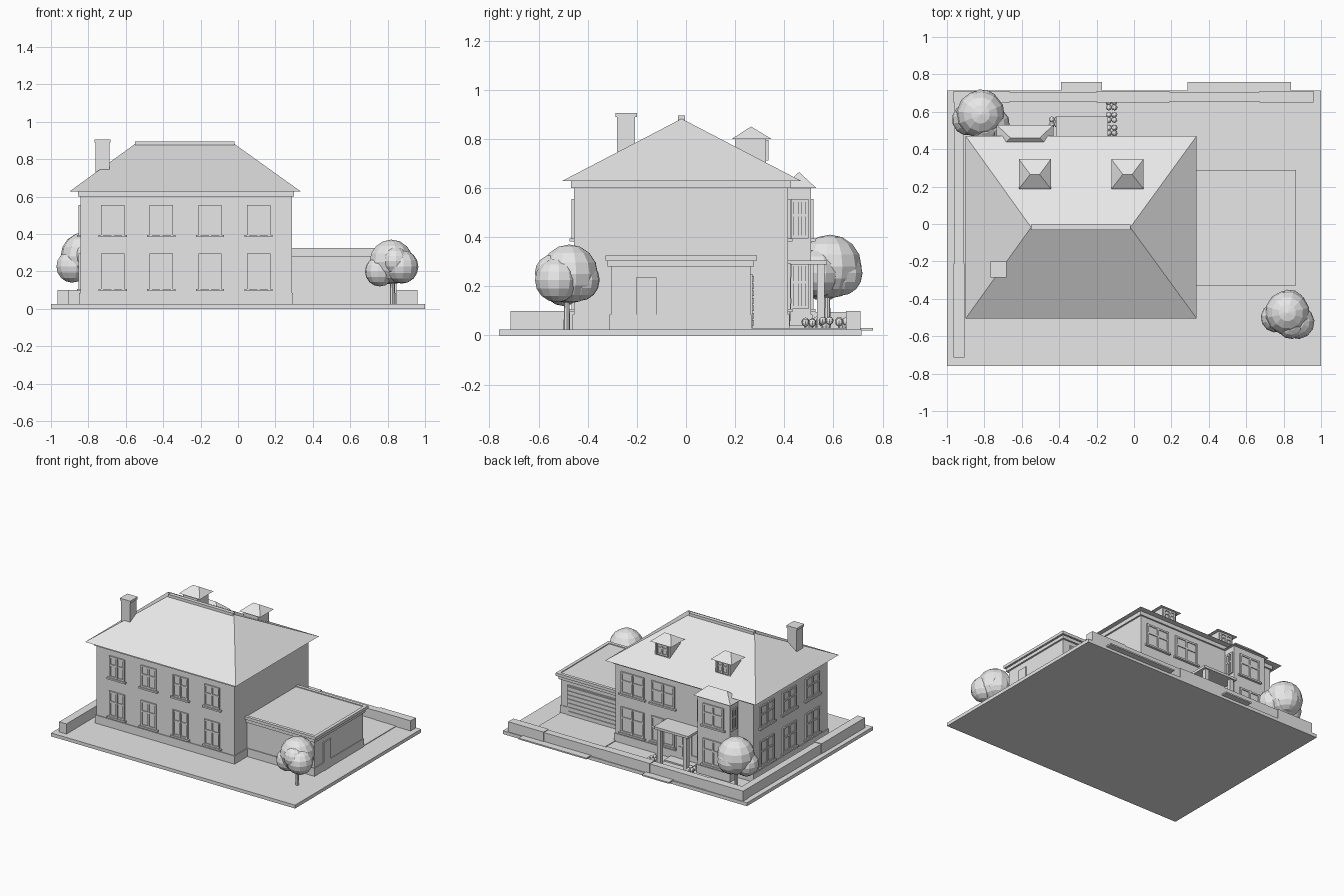
import bpy, bmesh, math, random
from mathutils import Matrix, Vector

random.seed(4)
cube = bpy.data.objects.get("Cube")
if cube:
    bpy.data.objects.remove(cube, do_unlink=True)

grey = bpy.data.materials.new("plain_grey")
grey.use_nodes = True
grey.diffuse_color = (0.8, 0.8, 0.8, 1)
grey.node_tree.nodes["Principled BSDF"].inputs["Base Color"].default_value = (0.8, 0.8, 0.8, 1)


def finish(name, bm, matrix=None):
    if matrix:
        bm.transform(matrix)
    bmesh.ops.recalc_face_normals(bm, faces=bm.faces)
    mesh = bpy.data.meshes.new(name)
    bm.to_mesh(mesh)
    bm.free()
    mesh.materials.append(grey)
    obj = bpy.data.objects.new(name, mesh)
    bpy.context.collection.objects.link(obj)
    return obj


def add_box(bm, x, y, z):
    size = (x[1] - x[0], y[1] - y[0], z[1] - z[0])
    mid = Vector((sum(x) / 2, sum(y) / 2, sum(z) / 2))
    bmesh.ops.create_cube(bm, size=1, matrix=Matrix.Translation(mid) @ Matrix.Diagonal((*size, 1)))


def box(name, x, y, z):
    bm = bmesh.new()
    add_box(bm, x, y, z)
    return finish(name, bm)


def hip_roof(name, x, y, z, ridge_x, ridge_y):
    """Four sloping faces rising from a rectangle to a ridge along x."""
    bm = bmesh.new()
    base = [bm.verts.new((a, b, z[0])) for a, b in
            ((x[0], y[0]), (x[1], y[0]), (x[1], y[1]), (x[0], y[1]))]
    left, right = [bm.verts.new((a, ridge_y, z[1])) for a in ridge_x]
    bm.faces.new(base[::-1])
    bm.faces.new((base[0], base[1], right, left))
    bm.faces.new((base[2], base[3], left, right))
    bm.faces.new((base[1], base[2], right))
    bm.faces.new((base[3], base[0], left))
    return finish(name, bm)


def wall_matrix(side, along, wall):
    """Local x runs along the wall, local y points outwards."""
    angle = {"+y": 0, "-x": 90, "-y": 180, "+x": -90}[side]
    place = (along, wall, 0) if "y" in side else (wall, along, 0)
    return Matrix.Translation(place) @ Matrix.Rotation(math.radians(angle), 4, "Z")


def window(name, side, along, wall, width, z0, z1, sill=True):
    bm = bmesh.new()
    h, bar = width / 2, 0.012
    add_box(bm, (-h, h), (-0.005, 0.003), (z0, z1))
    for x in (-h, -bar / 2, h - bar):
        add_box(bm, (x, x + bar), (-0.005, 0.011), (z0, z1))
    for z in (z0, z0 + (z1 - z0) * 0.55, z1 - bar):
        add_box(bm, (-h, h), (-0.005, 0.009), (z, z + bar))
    if sill:
        add_box(bm, (-h - 0.013, h + 0.013), (-0.005, 0.018), (z0 - 0.012, z0))
    return finish(name, bm, wall_matrix(side, along, wall))


# Plot, drive and path
box("ground_slab", (-1, 1), (-0.76, 0.715), (0, 0.025))
box("driveway", (0.285, 0.84), (0.26, 0.76), (0.02, 0.03))
box("garden_path", (-0.39, -0.17), (0.4, 0.76), (0.02, 0.03))

# Low garden walls, laid in sections
seams = (-0.965, -0.665, -0.2, 0.19, 0.67, 0.96)
for i, (a, b) in enumerate(zip(seams, seams[1:])):
    step = 0.004 * (i % 2)
    box("garden_wall_section", (a, b), (0.65 + step, 0.71 - step), (0.02, 0.1 - step))
box("side_wall_section", (-0.965, -0.905), (-0.715, -0.21), (0.02, 0.1))
box("side_wall_section", (-0.961, -0.909), (-0.21, 0.65), (0.02, 0.096))

# House body and roof
box("house_walls", (-0.843, 0.288), (-0.455, 0.415), (0.02, 0.61))
box("house_plinth", (-0.849, 0.294), (-0.461, 0.421), (0.02, 0.085))
box("cornice", (-0.855, 0.3), (-0.467, 0.427), (0.6, 0.628))
hip_roof("main_roof", (-0.9, 0.335), (-0.505, 0.47), (0.628, 0.882), (-0.55, -0.02), -0.018)
box("ridge_cap", (-0.55, -0.02), (-0.032, -0.004), (0.87, 0.895))

# Chimney
box("chimney_stack", (-0.762, -0.688), (-0.28, -0.207), (0.65, 0.895))
box("chimney_cap", (-0.768, -0.682), (-0.287, -0.2), (0.888, 0.905))

# Dormers
for c in (-0.53, -0.035):
    box("dormer_walls", (c - 0.06, c + 0.06), (0.2, 0.325), (0.68, 0.803))
    hip_roof("dormer_roof", (c - 0.086, c + 0.086), (0.187, 0.347), (0.8, 0.85),
             (c - 0.025, c + 0.025), 0.265)
    window("dormer_window", "+y", c, 0.325, 0.095, 0.712, 0.795, False)

# Two-storey bay
bay_x = (-0.715, -0.45)
box("bay_walls", bay_x, (0.4, 0.508), (0.02, 0.605))
box("bay_plinth", (-0.721, -0.444), (0.4, 0.514), (0.02, 0.085))
hip_roof("bay_roof", (-0.735, -0.43), (0.39, 0.53), (0.6, 0.665), (-0.66, -0.505), 0.46)

# Windows on both storeys
for z0, z1 in ((0.107, 0.295), (0.395, 0.555)):
    for x in (-0.67, -0.41, -0.15, 0.11):
        window("front_window", "-y", x, -0.455, 0.125, z0, z1)
    for y in (-0.27, 0, 0.26):
        window("side_window", "-x", y, -0.843, 0.16, z0, z1)
    for x in (0.145, -0.105):
        window("rear_window", "+y", x, 0.415, 0.19, z0, z1)
    window("bay_window", "+y", -0.583, 0.508, 0.17, z0, z1)
    window("bay_side_window", "-x", 0.463, bay_x[0], 0.07, z0, z1, False)
    window("bay_side_window", "+x", 0.463, bay_x[1], 0.07, z0, z1, False)

# Porch with two posts and the house door
box("porch_roof", (-0.418, -0.138), (0.41, 0.574), (0.288, 0.306))
box("porch_step", (-0.39, -0.17), (0.41, 0.5), (0.025, 0.04))
for x in (-0.4, -0.185):
    box("porch_post", (x, x + 0.03), (0.533, 0.563), (0.025, 0.29))
box("house_door", (-0.34, -0.22), (0.41, 0.423), (0.035, 0.255))
for x in (-0.325, -0.27):
    for z in ((0.06, 0.13), (0.15, 0.235)):
        box("door_panel", (x, x + 0.035), (0.42, 0.427), z)

# Garage with a rimmed flat roof
box("garage_walls", (0.28, 0.84), (-0.305, 0.262), (0.02, 0.285))
box("garage_plinth", (0.28, 0.845), (-0.311, 0.266), (0.02, 0.085))
box("garage_fascia", (0.28, 0.853), (-0.32, 0.276), (0.28, 0.305))
box("garage_roof", (0.28, 0.86), (-0.325, 0.285), (0.303, 0.32))
for y in (-0.328, 0.265):
    box("roof_rim", (0.28, 0.866), (y, y + 0.024), (0.305, 0.326))
box("roof_rim", (0.842, 0.866), (-0.328, 0.289), (0.305, 0.326))

# Slatted garage door and side door
box("garage_door", (0.345, 0.785), (0.255, 0.27), (0.03, 0.25))
for i in range(7):
    z = 0.04 + i * 0.03
    box("garage_door_slat", (0.355, 0.775), (0.265, 0.276), (z, z + 0.022))
box("garage_side_door", (0.835, 0.848), (-0.203, -0.12), (0.025, 0.235))


def blob(bm, centre, radius, segments=12, rings=8, tilt=0):
    bmesh.ops.create_uvsphere(bm, u_segments=segments, v_segments=rings, radius=radius,
                              matrix=Matrix.Translation(centre) @ Matrix.Rotation(tilt, 4, "Z"))


# Trees made of overlapping rounded lobes
def tree(x, y, z, scale):
    bm = bmesh.new()
    bmesh.ops.create_cone(bm, cap_ends=True, segments=8, radius1=0.013, radius2=0.01, depth=z - 0.02,
                          matrix=Matrix.Translation((x + 0.005, y, (z + 0.02) / 2)))
    finish("tree_trunk", bm)
    bm = bmesh.new()
    lobes = ((0, 0.01, 0.005, 0.12), (0.055, -0.04, -0.02, 0.09),
             (-0.062, -0.015, -0.045, 0.08), (0.01, 0.05, -0.02, 0.085), (0.02, -0.055, 0.01, 0.075))
    for dx, dy, dz, r in lobes:
        blob(bm, Vector((x, y, z)) + Vector((dx, dy, dz)) * scale, r * scale, tilt=random.random())
    finish("tree_canopy", bm)


tree(0.82, -0.485, 0.245, 1.0)
tree(-0.82, 0.575, 0.275, 1.08)

# Small flower clumps beside the path
for x, y in ((-0.12, 0.5), (-0.12, 0.57), (-0.12, 0.637), (-0.425, 0.545)):
    bm = bmesh.new()
    for dx in (-0.015, 0.015):
        for dy in (-0.014, 0.014):
            blob(bm, (x + dx, y + dy, 0.05 + random.uniform(0, 0.012)), 0.016, 8, 6)
    blob(bm, (x, y, 0.04), 0.02, 8, 6)
    finish("flower_clump", bm)
